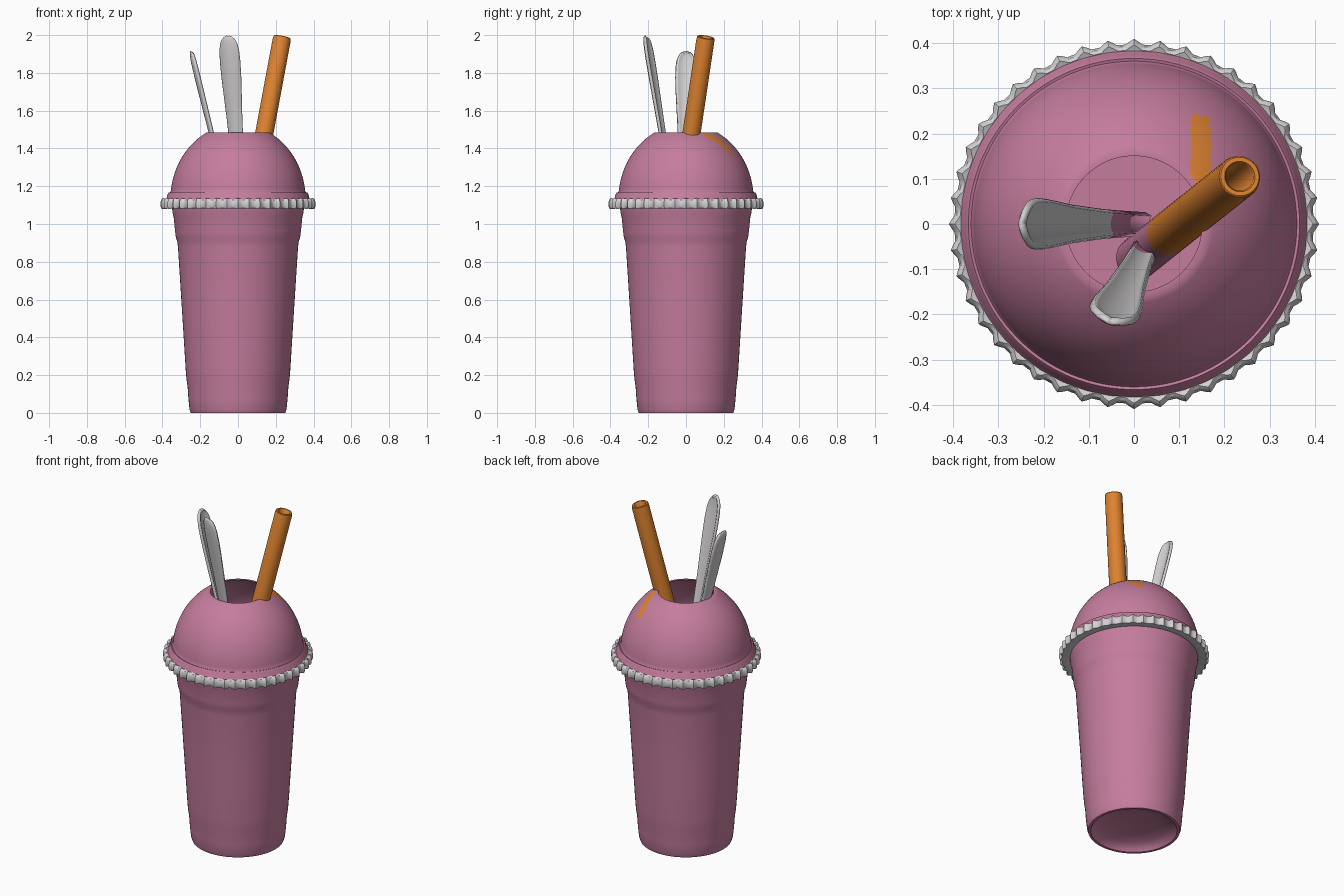
import bpy, bmesh, math
from mathutils import Vector

if "Cube" in bpy.data.objects:
    bpy.data.objects.remove(bpy.data.objects["Cube"])


def material(name, rgb):
    m = bpy.data.materials.new(name)
    m.diffuse_color = (*rgb, 1)
    m.use_nodes = True
    m.node_tree.nodes["Principled BSDF"].inputs["Base Color"].default_value = m.diffuse_color
    return m


PINK = material("berry pink", (0.56, 0.205, 0.34))
WHITE = material("off white", (0.66, 0.64, 0.64))
ORANGE = material("straw orange", (0.74, 0.23, 0.03))


def make_object(name, verts, faces, mats, rule=None, angle=35):
    """Build a mesh, colour faces by a rule on their centre, smooth it."""
    me = bpy.data.meshes.new(name)
    me.from_pydata(verts, [], faces)
    bm = bmesh.new()
    bm.from_mesh(me)
    bmesh.ops.remove_doubles(bm, verts=bm.verts, dist=1e-5)
    bmesh.ops.recalc_face_normals(bm, faces=bm.faces)
    bm.to_mesh(me)
    bm.free()
    for m in mats:
        me.materials.append(m)
    if rule:
        for p in me.polygons:
            p.material_index = rule(p.center)
    ob = bpy.data.objects.new(name, me)
    bpy.context.collection.objects.link(ob)
    bpy.ops.object.select_all(action='DESELECT')
    ob.select_set(True)
    bpy.context.view_layer.objects.active = ob
    bpy.ops.object.shade_smooth_by_angle(angle=math.radians(angle))
    return ob


def lathe(name, profile, mats, segs=128, closed=False, rule=None, bump=None):
    """Spin (radius, z) points around the z axis."""
    n = len(profile)
    verts, faces = [], []
    for s in range(segs):
        a = 2 * math.pi * s / segs
        for r, z in profile:
            if bump:
                r, z = bump(s, r, z)
            verts.append((r * math.cos(a), r * math.sin(a), z))
    for s in range(segs):
        t = (s + 1) % segs
        for i in range(n if closed else n - 1):
            j = (i + 1) % n
            faces.append((s * n + i, t * n + i, t * n + j, s * n + j))
    return make_object(name, verts, faces, mats, rule)


# Cup: recessed base, stepped tapering wall, hollow inside
cup = [(0, 0.055), (0.12, 0.05), (0.19, 0.035), (0.222, 0.018), (0.235, 0.0),
       (0.25, 0.0), (0.257, 0.02), (0.263, 0.08), (0.267, 0.14), (0.273, 0.18),
       (0.277, 0.23), (0.297, 0.55), (0.318, 0.88), (0.322, 0.91), (0.329, 0.93),
       (0.333, 0.96), (0.341, 1.04), (0.347, 1.06), (0.35, 1.10),
       (0.335, 1.10), (0.325, 1.04), (0.303, 0.88), (0.262, 0.23),
       (0.245, 0.09), (0.225, 0.075), (0, 0.075)]
lathe("cup", cup, [PINK])


# Dome lid: flange, bead, elliptical shell with a round opening
def dome_arc(rad, height, steps):
    top = math.asin(0.355 / height)
    low = math.asin(0.045 / height)
    return [(rad * math.cos(low + (top - low) * i / steps),
             1.13 + height * math.sin(low + (top - low) * i / steps))
            for i in range(steps + 1)]


lid = [(0.345, 1.09), (0.382, 1.115), (0.385, 1.128), (0.377, 1.14), (0.372, 1.16),
       (0.366, 1.168), (0.36, 1.166)]
lid += dome_arc(0.358, 0.40, 28) + dome_arc(0.343, 0.395, 20)[::-1] + [(0.335, 1.09)]


def stain(c):
    r = math.hypot(c.x, c.y)
    outside = c.z > 1.13 + 0.398 * math.sqrt(max(0, 1 - (r / 0.352) ** 2))
    inside_patch = abs(c.x - 0.147) < 0.022 and 0.09 < c.y < 0.24
    return int(outside and inside_patch)


lathe("dome_lid", lid, [PINK, ORANGE], segs=176, closed=True, rule=stain)

# Scalloped rim around the lid
rim = [(0.34, 1.09), (0.375, 1.082), (0.392, 1.084), (0.397, 1.095), (0.397, 1.115),
       (0.392, 1.128), (0.384, 1.133), (0.37, 1.125), (0.34, 1.12)]


def ridge(s, r, z):
    h = (1.0, 0.55, 0.0, 0.0, 0.0, 0.55)[s % 6]
    if r > 0.38:
        r += 0.012 * h
        z += 0.004 * h * (1 if z > 1.105 else -1)
    return r, z


lathe("scalloped_rim", rim, [WHITE], segs=44 * 6, closed=True, bump=ridge)


def sunk(c):
    return int(c.z < 1.13)  # parts deep in the cup take the drink colour


# Straw: leaning open tube
top, mid = Vector((0.234, 0.105, 1.99)), Vector((0.14, 0.03, 1.485))
axis = (top - mid).normalized()
side = axis.cross(Vector((0, 1, 0))).normalized()
other = axis.cross(side)
N, length = 32, 1.25
rings = [(0.048, length), (0.048, 0.87), (0.048, 0.45), (0.048, 0.02), (0.046, 0.003),
         (0.043, 0), (0.034, 0), (0.031, 0.005), (0.031, 0.87), (0.031, length)]
verts, faces = [], []
for r, d in rings:
    for k in range(N):
        a = 2 * math.pi * k / N
        verts.append(top - axis * d + side * r * math.cos(a) + other * r * math.sin(a))
for i in range(len(rings)):
    j = (i + 1) % len(rings)
    for k in range(N):
        m = (k + 1) % N
        faces.append((i * N + k, i * N + m, j * N + m, j * N + k))
make_object("straw", verts, faces, [ORANGE, PINK], sunk)

# Spoons: curved tapering strips, given thickness
WIDTHS = [(0, 0.004), (0.006, 0.02), (0.018, 0.033), (0.04, 0.044), (0.08, 0.051),
          (0.14, 0.053), (0.22, 0.051), (0.32, 0.046), (0.45, 0.039), (0.6, 0.034),
          (0.72, 0.03), (0.8, 0.028), (0.9, 0.026), (1.2, 0.022)]


def spoon(name, tip, low, across, length):
    tip, low = Vector(tip), Vector(low)
    d = (low - tip).normalized()
    u = Vector(across)
    u = (u - d * u.dot(d)).normalized()
    n = u.cross(d)
    if n.z < 0:
        n = -n  # the hollow side faces up
    M = 12
    verts, faces = [], []
    for s, w in WIDTHS:
        s = min(s, length)
        for k in range(M + 1):
            t = 2 * k / M - 1
            dish = 0.32 * w * (t * t - 0.6)
            verts.append(tip + d * s + u * w * t + n * dish)
    for i in range(len(WIDTHS) - 1):
        for k in range(M):
            a = i * (M + 1) + k
            faces.append((a, a + 1, a + M + 2, a + M + 1))
    ob = make_object(name, verts, faces, [WHITE, PINK], sunk, 60)
    mod = ob.modifiers.new("thickness", 'SOLIDIFY')
    mod.thickness = 0.016
    mod.offset = 0


spoon("side_spoon", (-0.245, 0, 1.912), (-0.14, 0, 1.485), (0, 1, 0), 1.15)
spoon("front_spoon", (-0.052, -0.212, 1.993), (-0.012, -0.128, 1.485), (0.95, -0.3, 0), 1.2)
